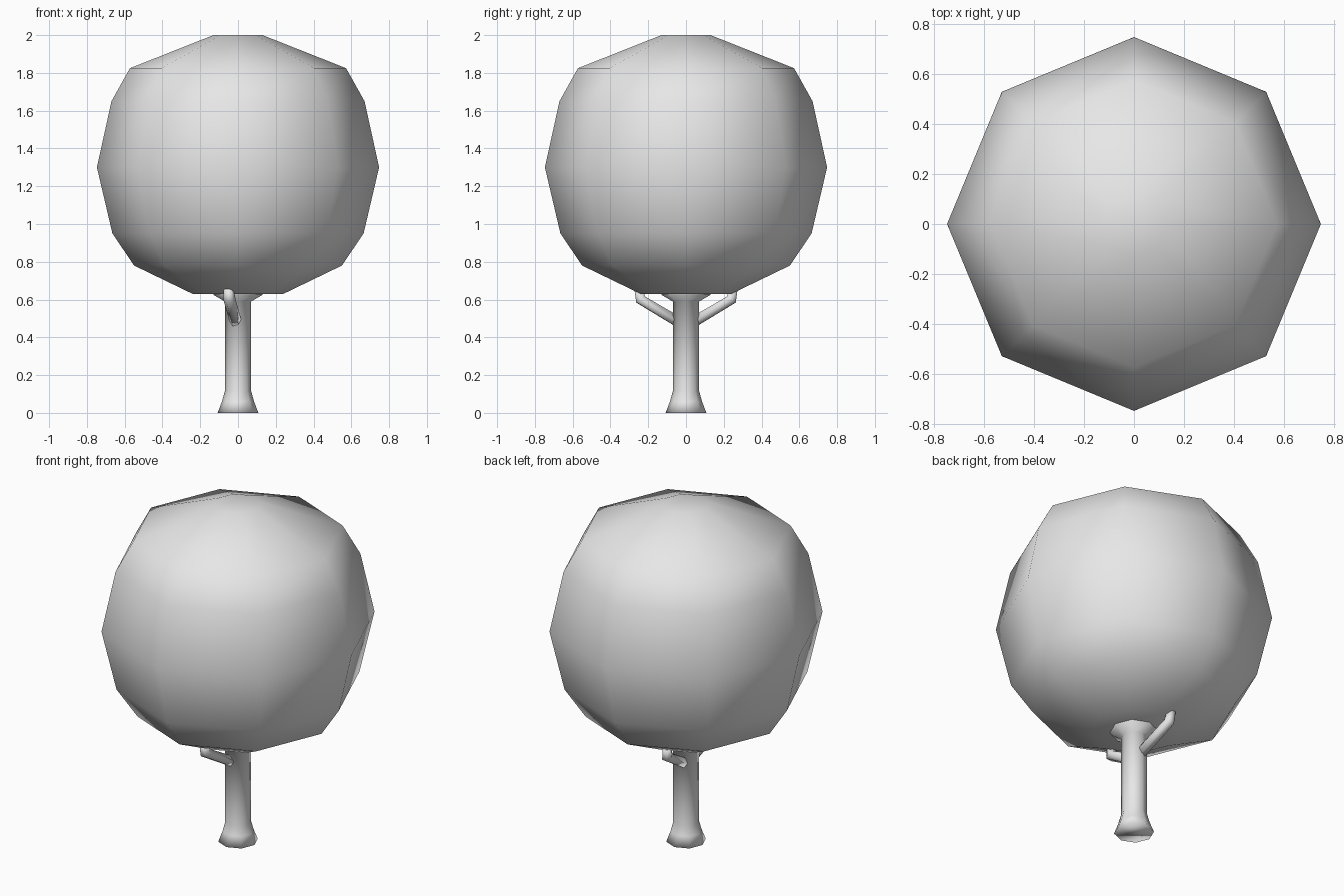
import bpy, bmesh, math
from mathutils import Vector

cube = bpy.data.objects.get("Cube")
if cube:
    bpy.data.objects.remove(cube, do_unlink=True)

grey = bpy.data.materials.new("plain grey")
grey.use_nodes = True
GREY = (0.8, 0.8, 0.8, 1)
grey.diffuse_color = GREY
grey.node_tree.nodes["Principled BSDF"].inputs["Base Color"].default_value = GREY


def loft(name, sections, sides):
    """Join rings given as (centre, radius, axis) into a capped smooth tube."""
    bm = bmesh.new()
    rings = []
    for centre, radius, axis in sections:
        turn = Vector((0, 0, 1)).rotation_difference(Vector(axis))
        ring = []
        for i in range(sides):
            a = math.tau * i / sides
            spoke = Vector((math.cos(a), math.sin(a), 0)) * radius
            ring.append(bm.verts.new(Vector(centre) + turn @ spoke))
        rings.append(ring)
    for low, high in zip(rings, rings[1:]):
        for i in range(sides):
            j = (i + 1) % sides
            bm.faces.new((low[i], low[j], high[j], high[i]))
    bm.faces.new(rings[0][::-1])
    bm.faces.new(rings[-1])
    for face in bm.faces:
        face.smooth = True
    mesh = bpy.data.meshes.new(name)
    bm.to_mesh(mesh)
    bm.free()
    mesh.materials.append(grey)
    obj = bpy.data.objects.new(name, mesh)
    bpy.context.collection.objects.link(obj)
    return obj


def lathe(name, profile, sides=8):
    """Stack level rings from a (radius, height) profile."""
    return loft(name, [((0, 0, z), r, (0, 0, 1)) for r, z in profile], sides)


# Round leafy crown
lathe("crown", [(0.24, 0.63), (0.55, 0.78), (0.665, 0.95), (0.747, 1.30),
                (0.67, 1.65), (0.572, 1.825), (0.13, 2.0)])

# Trunk, flared at the foot and under the crown
lathe("trunk", [(0.108, 0), (0.085, 0.06), (0.07, 0.115), (0.07, 0.59),
                (0.13, 0.625), (0.13, 0.65)])

# One bent branch on each side of the trunk
for side, label in ((-1, "front"), (1, "back")):
    loft(label + "_branch", [
        ((-0.01, side * 0.03, 0.475), 0.032, (-0.04, side * 0.8, 0.5)),
        ((-0.045, side * 0.24, 0.60), 0.032, (-0.1, side * 0.5, 0.8)),
        ((-0.05, side * 0.25, 0.655), 0.027, (0, 0, 1)),
    ], 6)
